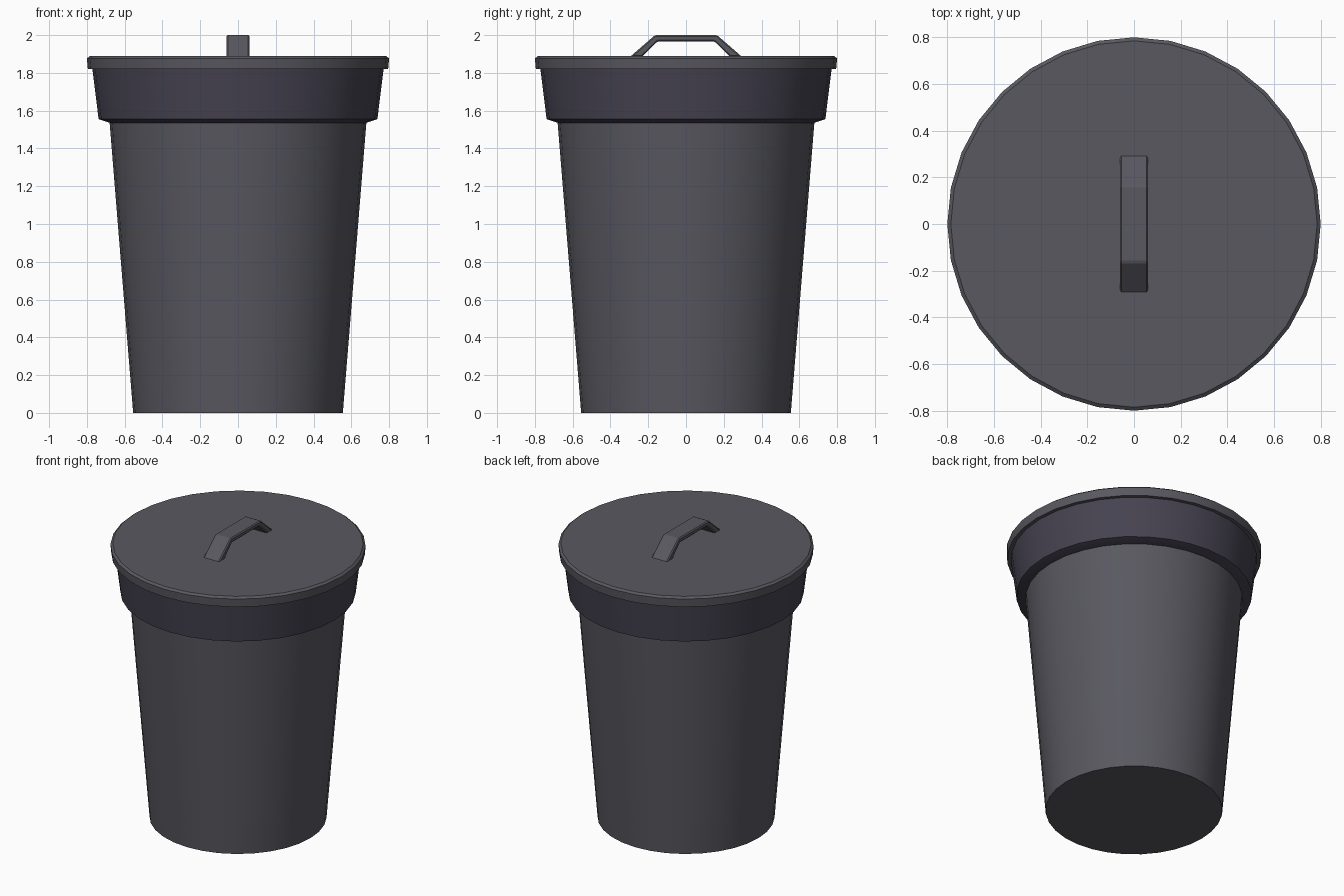
import bpy, bmesh
from math import cos, sin, pi, radians

if "Cube" in bpy.data.objects:
    bpy.data.objects.remove(bpy.data.objects["Cube"])

SIDES = 32


def material(name, rgb):
    m = bpy.data.materials.new(name)
    m.diffuse_color = (*rgb, 1)
    m.use_nodes = True
    m.node_tree.nodes["Principled BSDF"].inputs["Base Color"].default_value = m.diffuse_color
    return m


GREY = material("plastic_grey", (0.10, 0.098, 0.118))
DARK = material("collar_grey", (0.062, 0.056, 0.082))


def finish(name, bm, mat, angle=None):
    bmesh.ops.recalc_face_normals(bm, faces=bm.faces)
    me = bpy.data.meshes.new(name)
    bm.to_mesh(me)
    bm.free()
    me.materials.append(mat)
    ob = bpy.data.objects.new(name, me)
    bpy.context.collection.objects.link(ob)
    if angle:
        bpy.ops.object.select_all(action='DESELECT')
        ob.select_set(True)
        bpy.context.view_layer.objects.active = ob
        bpy.ops.object.shade_smooth_by_angle(angle=radians(angle))
    return ob


def lathe(name, profile, mat):
    """Turn (radius, z) points round z and cap both ends."""
    bm = bmesh.new()
    rings = [[bm.verts.new((r * cos(2 * pi * i / SIDES), r * sin(2 * pi * i / SIDES), z))
              for i in range(SIDES)] for r, z in profile]
    for a, b in zip(rings, rings[1:]):
        for i in range(SIDES):
            j = (i + 1) % SIDES
            bm.faces.new((a[i], a[j], b[j], b[i]))
    bm.faces.new(rings[0])
    bm.faces.new(rings[-1])
    return finish(name, bm, mat, 30)


# Tapered bin body
lathe("bin_body", [(0.555, 0), (0.68, 1.54)], GREY)

# Flared collar round the mouth
lathe("collar", [(0.678, 1.535), (0.738, 1.555), (0.772, 1.83)], DARK)

# Overhanging lid with a bevelled rim
lathe("lid", [(0.795, 1.82), (0.8, 1.877), (0.785, 1.889)], GREY)

# Bent strap handle: mirrored side profile extruded across x
outer = [(-0.298, 1.884), (-0.164, 2.0)]
inner = [(-0.234, 1.884), (-0.15, 1.967)]
profile = outer + [(-y, z) for y, z in reversed(outer)] \
    + [(-y, z) for y, z in inner] + list(reversed(inner))
bm = bmesh.new()
face = bm.faces.new([bm.verts.new((-0.061, y, z)) for y, z in profile])
ext = bmesh.ops.extrude_face_region(bm, geom=[face])
bmesh.ops.translate(bm, vec=(0.122, 0, 0),
                    verts=[v for v in ext["geom"] if isinstance(v, bmesh.types.BMVert)])
bmesh.ops.recalc_face_normals(bm, faces=bm.faces)
handle = finish("lid_handle", bm, GREY)
bevel = handle.modifiers.new("soft_edges", 'BEVEL')
bevel.width = 0.007
bevel.segments = 1
